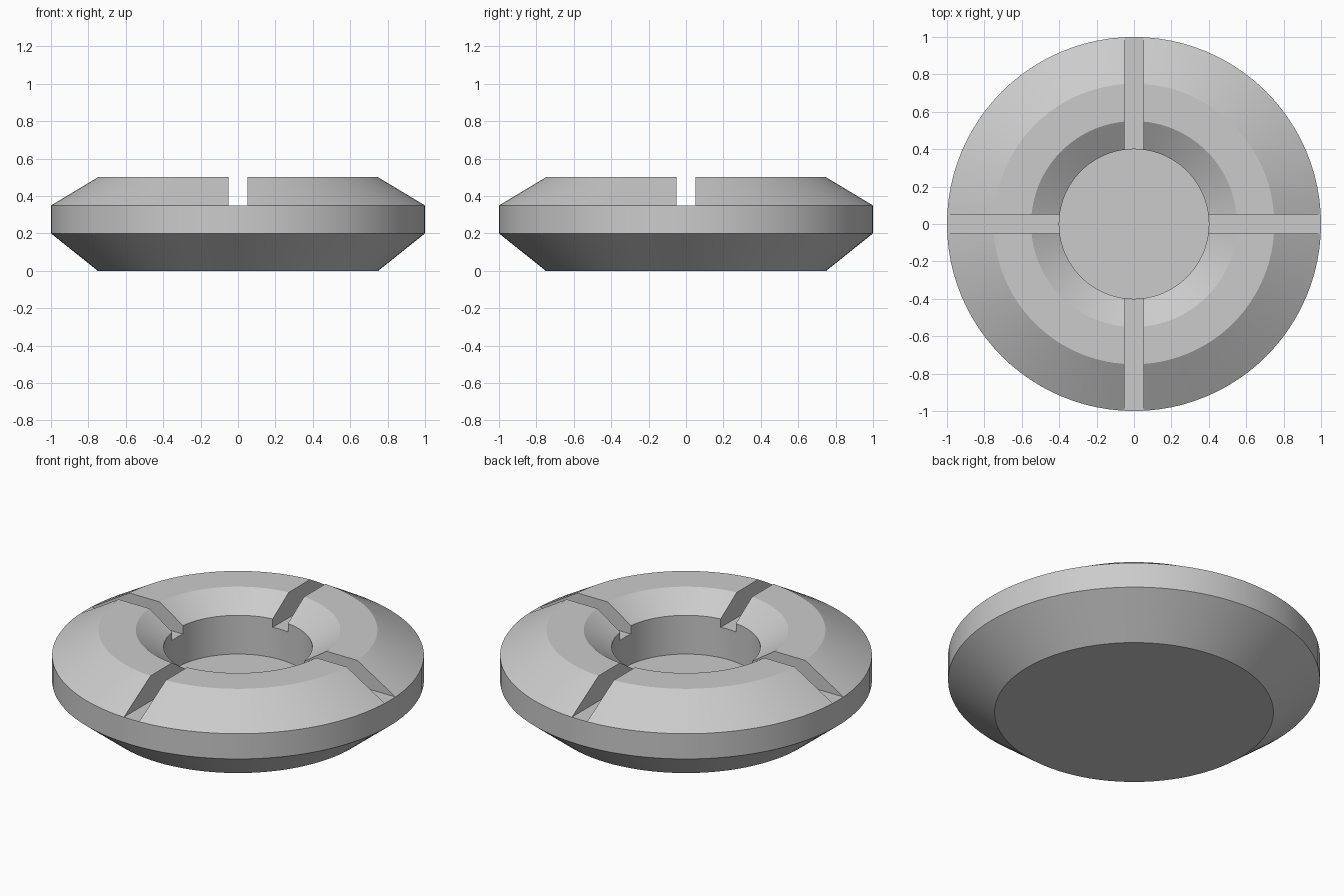
import bpy, bmesh, math

cube = bpy.data.objects.get("Cube")
if cube:
    bpy.data.objects.remove(cube, do_unlink=True)

SEGMENTS = 96

grey = bpy.data.materials.new("light_grey")
grey.use_nodes = True
colour = (0.6, 0.6, 0.6, 1.0)
grey.diffuse_color = colour
grey.node_tree.nodes["Principled BSDF"].inputs["Base Color"].default_value = colour


def new_object(name, bm):
    mesh = bpy.data.meshes.new(name)
    bmesh.ops.recalc_face_normals(bm, faces=bm.faces)
    bm.to_mesh(mesh)
    bm.free()
    obj = bpy.data.objects.new(name, mesh)
    bpy.context.collection.objects.link(obj)
    mesh.materials.append(grey)
    return obj


def lathe(name, profile):
    """Stack rings of (radius, height) and cap both ends."""
    bm = bmesh.new()
    rings = []
    for r, z in profile:
        rings.append([bm.verts.new((r * math.cos(a), r * math.sin(a), z))
                      for a in (math.tau * i / SEGMENTS for i in range(SEGMENTS))])
    for low, high in zip(rings, rings[1:]):
        for i in range(SEGMENTS):
            j = (i + 1) % SEGMENTS
            bm.faces.new((low[i], low[j], high[j], high[i]))
    bm.faces.new(rings[0])
    bm.faces.new(rings[-1])
    return new_object(name, bm)


def box(name, size, centre):
    bm = bmesh.new()
    bmesh.ops.create_cube(bm, size=1)
    bmesh.ops.scale(bm, vec=size, verts=bm.verts)
    bmesh.ops.translate(bm, vec=centre, verts=bm.verts)
    return new_object(name, bm)


# Bevelled round body with a sloped lip and a flat-floored well
body = lathe("dish_body", [(0.75, 0), (1, 0.2), (1, 0.35), (0.75, 0.5),
                           (0.55, 0.5), (0.4, 0.4), (0.4, 0.17)])
bpy.ops.object.select_all(action='DESELECT')
body.select_set(True)
bpy.context.view_layer.objects.active = body

# Crossed grooves cut through the raised rim
for name, size in (("groove_cutter_x", (2.4, 0.1, 0.4)),
                   ("groove_cutter_y", (0.1, 2.4, 0.4))):
    cutter = box(name, size, (0, 0, 0.55))
    cutter.hide_render = True
    cut = body.modifiers.new(name, 'BOOLEAN')
    cut.operation = 'DIFFERENCE'
    cut.solver = 'EXACT'
    cut.object = cutter
    bpy.ops.object.modifier_apply(modifier=name)
    bpy.data.objects.remove(cutter, do_unlink=True)

# Smooth round walls with crisp creases
bpy.ops.object.shade_smooth_by_angle(angle=math.radians(25))
